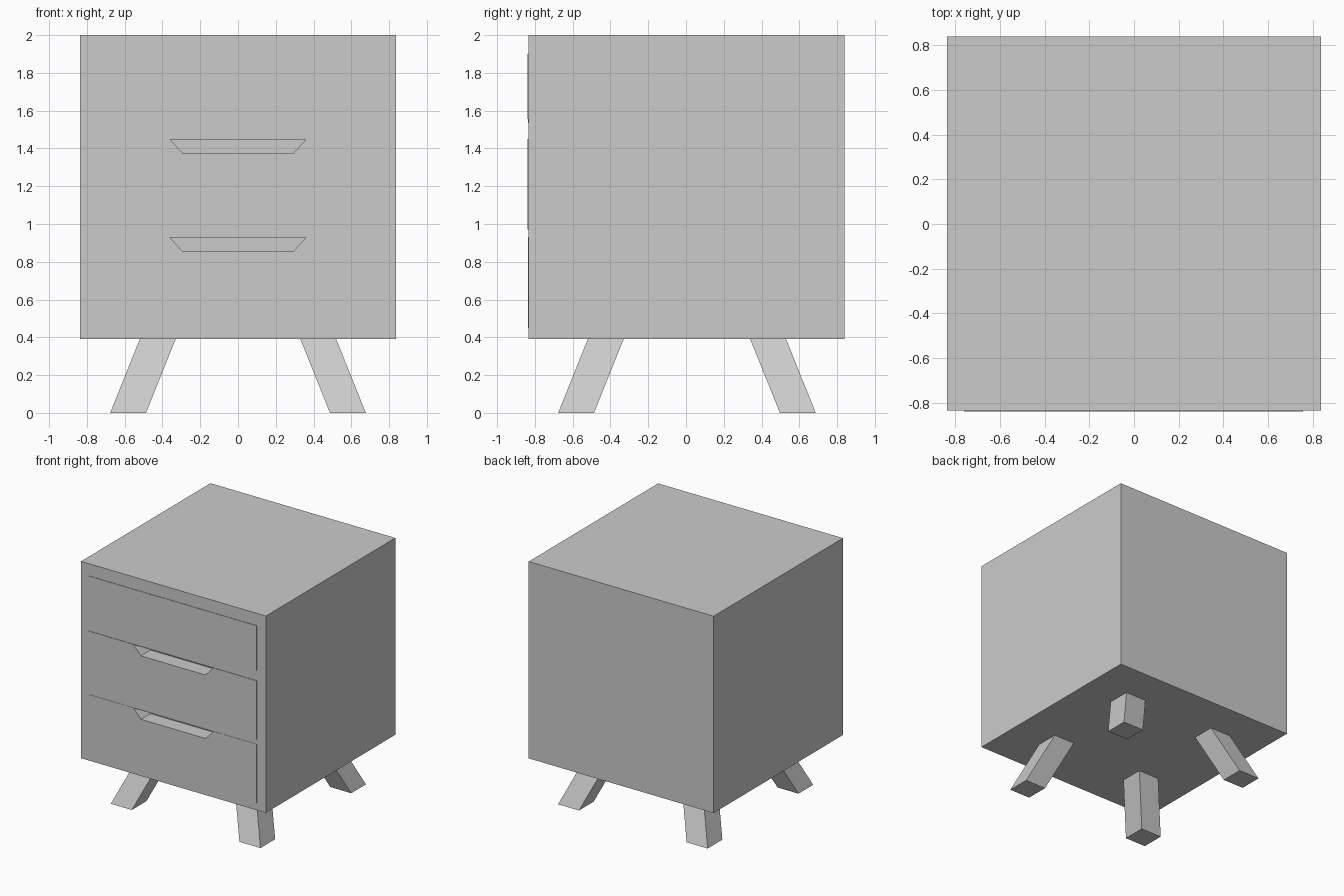
import bpy, bmesh

if "Cube" in bpy.data.objects:
    bpy.data.objects.remove(bpy.data.objects["Cube"])

HALF = 0.836          # half width of the cabinet
Z0, Z1 = 0.39, 2.0    # cabinet bottom and top
FRONT = -0.834


def prism(name, bottom, top):
    """Solid between two matching loops of points."""
    bm = bmesh.new()
    a = [bm.verts.new(p) for p in bottom]
    b = [bm.verts.new(p) for p in top]
    n = len(a)
    bm.faces.new(a[::-1])
    bm.faces.new(b)
    for i in range(n):
        j = (i + 1) % n
        bm.faces.new((a[i], a[j], b[j], b[i]))
    bmesh.ops.recalc_face_normals(bm, faces=bm.faces)
    mesh = bpy.data.meshes.new(name)
    bm.to_mesh(mesh)
    bm.free()
    ob = bpy.data.objects.new(name, mesh)
    bpy.context.collection.objects.link(ob)
    return ob


def rect(x0, x1, y0, y1, z):
    return [(x0, y0, z), (x1, y0, z), (x1, y1, z), (x0, y1, z)]


def box(name, x0, x1, y0, y1, z0, z1):
    return prism(name, rect(x0, x1, y0, y1, z0), rect(x0, x1, y0, y1, z1))


def cut(ob, cutter):
    mod = ob.modifiers.new("handle_recess", 'BOOLEAN')
    mod.operation = 'DIFFERENCE'
    mod.solver = 'EXACT'
    mod.object = cutter


# Cabinet
cabinet = box("cabinet", -HALF, HALF, FRONT, 0.838, Z0, Z1)

# Top drawer panel and the trim strip under it
box("top_panel", -0.76, 0.755, FRONT - 0.004, FRONT + 0.02, 1.555, 1.90)
box("trim_strip", -0.76, 0.755, FRONT - 0.003, FRONT + 0.02, 1.535, 1.555)

# Two drawer fronts with tapered finger recesses
for name, z0, z1, lift in (("upper", 0.97, 1.45, 0.004), ("lower", 0.45, 0.93, 0.002)):
    drawer = box(name + "_drawer_front", -0.76, 0.755,
                 FRONT - lift, FRONT + 0.02, z0, z1)
    outline = [(-0.36, z1 - 0.002), (-0.292, z1 - 0.076),
               (0.292, z1 - 0.076), (0.36, z1 - 0.002)]
    cutter = prism(name + "_recess_cutter",
                   [(x, FRONT - 0.1, z) for x, z in outline],
                   [(x, FRONT + 0.12, z) for x, z in outline])
    cutter.hide_render = True
    cutter.hide_set(True)
    cut(cabinet, cutter)
    cut(drawer, cutter)

# Splayed legs, square in plan
for side, sx in (("left", -1), ("right", 1)):
    for end, sy, dy in (("front", -1, 0.0), ("back", 1, 0.01)):
        def foot(inner, outer, z):
            xs = sorted((sx * inner, sx * outer))
            ys = sorted((sy * inner + dy, sy * outer + dy))
            return rect(*xs, *ys, z)
        prism(f"{end}_{side}_leg", foot(0.487, 0.677, 0), foot(0.33, 0.52, Z0))
